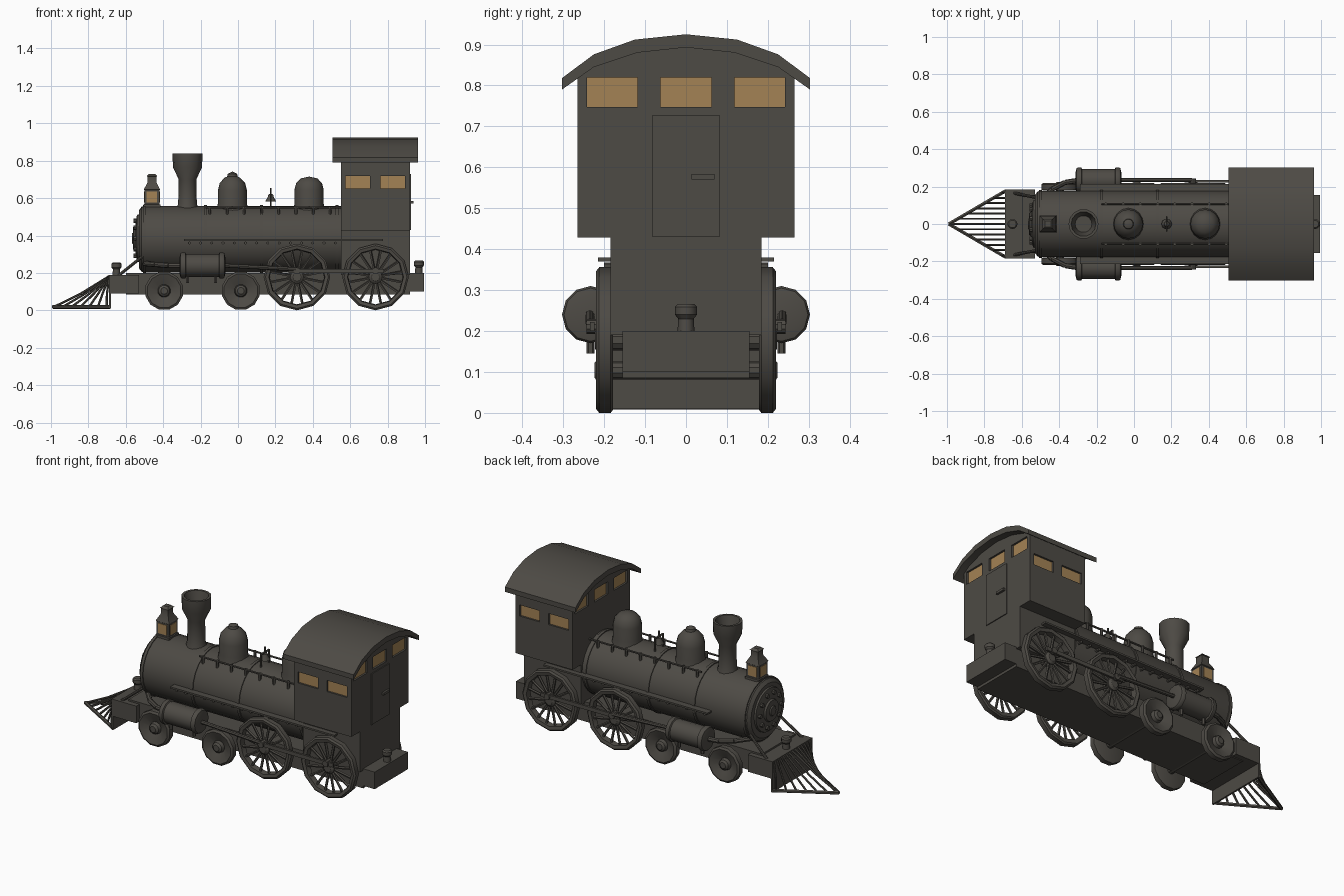
import bpy, bmesh, math
from mathutils import Vector, Matrix

if "Cube" in bpy.data.objects:
    bpy.data.objects.remove(bpy.data.objects["Cube"])


def material(name, rgb):
    m = bpy.data.materials.new(name)
    m.diffuse_color = (*rgb, 1)
    m.use_nodes = True
    m.node_tree.nodes["Principled BSDF"].inputs["Base Color"].default_value = m.diffuse_color
    return m


IRON = material("dark iron", (0.075, 0.069, 0.059))
AMBER = material("amber glass", (0.37, 0.225, 0.09))


def part(name, build, mat=IRON):
    """Make one object; build(bm) fills its mesh."""
    bm = bmesh.new()
    build(bm)
    bmesh.ops.recalc_face_normals(bm, faces=bm.faces)
    me = bpy.data.meshes.new(name)
    bm.to_mesh(me)
    bm.free()
    me.materials.append(mat)
    ob = bpy.data.objects.new(name, me)
    bpy.context.collection.objects.link(ob)
    return ob


def box(bm, x0, x1, y0, y1, z0, z1):
    m = Matrix.Translation(((x0 + x1) / 2, (y0 + y1) / 2, (z0 + z1) / 2))
    bmesh.ops.create_cube(bm, size=1, matrix=m @ Matrix.Diagonal((x1 - x0, y1 - y0, z1 - z0, 1)))


def rod(bm, a, b, r, seg=6):
    a, b = Vector(a), Vector(b)
    q = (b - a).to_track_quat('Z', 'Y').to_matrix().to_4x4()
    bmesh.ops.create_cone(bm, cap_ends=True, segments=seg, radius1=r, radius2=r,
                          depth=(b - a).length, matrix=Matrix.Translation((a + b) / 2) @ q)


def lathe(bm, profile, centre, axis='z', seg=16, phase=0.0, closed=False):
    """Spin (radius, height) points round an axis through centre."""
    c, rings = Vector(centre), []
    for r, h in profile:
        ring = []
        for i in range(seg):
            t = phase + 2 * math.pi * i / seg
            u, v = r * math.cos(t), r * math.sin(t)
            p = {'x': (h, u, v), 'y': (u, h, v), 'z': (u, v, h)}[axis]
            ring.append(bm.verts.new(c + Vector(p)))
        rings.append(ring)
    pairs = list(zip(rings, rings[1:]))
    if closed:
        pairs.append((rings[-1], rings[0]))
    for a, b in pairs:
        for i in range(seg):
            j = (i + 1) % seg
            bm.faces.new((a[i], a[j], b[j], b[i]))
    if not closed:
        for ring, (r, h) in ((rings[0], profile[0]), (rings[-1], profile[-1])):
            if r > 1e-4:
                bm.faces.new(ring)
    bmesh.ops.remove_doubles(bm, verts=[v for ring in rings for v in ring], dist=1e-5)


def extrude_x(bm, outline, x0, x1):
    """Extrude a (y, z) outline along x."""
    f = bm.faces.new([bm.verts.new((x0, y, z)) for y, z in outline])
    g = bmesh.ops.extrude_face_region(bm, geom=[f])
    bmesh.ops.translate(bm, vec=(x1 - x0, 0, 0), verts=[v for v in g['geom'] if isinstance(v, bmesh.types.BMVert)])


SIDES = (-1, 1)

# Frame, beams and coupling posts
part("frame", lambda bm: box(bm, -0.6, 0.92, -0.155, 0.155, 0.085, 0.2))
part("rear_beam", lambda bm: box(bm, 0.9, 0.995, -0.155, 0.155, 0.1, 0.2))
part("front_beam", lambda bm: box(bm, -0.69, -0.53, -0.185, 0.185, 0.09, 0.19))
for name, x, z in (("front_post", -0.65, 0.185), ("rear_post", 0.967, 0.195)):
    part(name, lambda bm: lathe(bm, [(0.021, 0), (0.019, 0.035), (0.027, 0.045), (0.027, 0.064), (0.02, 0.071)], (x, 0, z), seg=12))


# Track guard: V-shaped foot with sloping bars
def guard(bm):
    box(bm, -0.69, -0.68, -0.185, 0.185, 0.01, 0.19)
    for s in SIDES:
        rod(bm, (-0.99, 0, 0.018), (-0.685, s * 0.178, 0.018), 0.01)
    for i in range(-6, 7):
        y = i * 0.028
        x = -0.985 + 0.3 * abs(y) / 0.178
        mid = ((x - 0.69) / 2 - 0.005, y, 0.088)
        rod(bm, (x, y, 0.018), mid, 0.006)
        rod(bm, mid, (-0.688, y, 0.183), 0.006)


part("track_guard", guard)

# Boiler with bands
BZ = 0.38
part("boiler", lambda bm: lathe(bm, [(0.155, -0.53), (0.174, -0.515), (0.177, -0.5), (0.177, 0.56)], (0, 0, BZ), 'x', 24))


def bands(bm):
    for x in (-0.5, -0.175, 0.125, 0.53):
        lathe(bm, [(0.17, x - 0.008), (0.182, x - 0.008), (0.182, x + 0.008), (0.17, x + 0.008)], (0, 0, BZ), 'x', 24, closed=True)


part("boiler_bands", bands)


# Smokebox door with bolts
def door(bm):
    lathe(bm, [(0.13, -0.52), (0.125, -0.54), (0.1, -0.545), (0.065, -0.55), (0.06, -0.56), (0.03, -0.562), (0.025, -0.568)], (0, 0, 0.385), 'x', 20)
    for i in range(10):
        t = 2 * math.pi * i / 10
        y, z = 0.098 * math.cos(t), 0.385 + 0.098 * math.sin(t)
        rod(bm, (-0.53, y, z), (-0.558, y, z), 0.012, 8)


part("smokebox_door", door)


def braces(bm):
    for s in SIDES:
        rod(bm, (-0.64, s * 0.165, 0.185), (-0.515, s * 0.14, 0.285), 0.008, 8)


part("front_braces", braces)

# Chimney, domes and bell
part("chimney", lambda bm: lathe(bm, [(0.062, 0.53), (0.05, 0.57), (0.047, 0.7), (0.078, 0.765), (0.08, 0.838), (0.066, 0.838), (0.045, 0.75), (0, 0.75)], (-0.27, 0, 0), seg=14))
part("sand_dome", lambda bm: lathe(bm, [(0.088, 0.52), (0.078, 0.57), (0.078, 0.64), (0.068, 0.68), (0.043, 0.708), (0.028, 0.715), (0.025, 0.73), (0, 0.742)], (-0.03, 0, 0), seg=16))
part("steam_dome", lambda bm: lathe(bm, [(0.088, 0.52), (0.078, 0.57), (0.078, 0.645), (0.069, 0.68), (0.045, 0.705), (0, 0.715)], (0.38, 0, 0), seg=16))


def bell(bm):
    lathe(bm, [(0.028, 0.583), (0.024, 0.592), (0.016, 0.605), (0.013, 0.618), (0, 0.625)], (0.175, 0, 0), seg=10)
    for s in SIDES:
        rod(bm, (0.175, s * 0.037, 0.54), (0.175, s * 0.037, 0.628), 0.006)
    rod(bm, (0.175, -0.037, 0.625), (0.175, 0.037, 0.625), 0.006)
    rod(bm, (0.175, 0, 0.62), (0.175, 0, 0.655), 0.006)


part("bell", bell)


# Headlamp with amber panes
def lamp(bm):
    q, r2 = math.pi / 4, math.sqrt(2)
    prof = [(0.045, 0.54), (0.045, 0.565), (0.04, 0.568), (0.04, 0.642), (0.044, 0.645), (0.023, 0.685), (0.023, 0.715), (0.028, 0.718), (0.015, 0.73)]
    lathe(bm, [(r * r2, z) for r, z in prof], (-0.46, 0, 0), seg=4, phase=q)


part("headlamp", lamp)


def lamp_panes(bm):
    box(bm, -0.503, -0.417, -0.028, 0.028, 0.576, 0.634)
    box(bm, -0.488, -0.432, -0.043, 0.043, 0.576, 0.634)


part("headlamp_panes", lamp_panes, AMBER)


# Handrails and running boards
def rails(bm):
    for s in SIDES:
        rod(bm, (-0.175, s * 0.108, 0.55), (0.56, s * 0.108, 0.55), 0.006)
        for i in range(8):
            x = -0.15 + i * 0.092
            rod(bm, (x, s * 0.108, 0.5), (x, s * 0.108, 0.556), 0.008)


part("boiler_handrails", rails)


def boards(bm):
    for s in SIDES:
        y0, y1 = sorted((s * 0.16, s * 0.215))
        box(bm, -0.29, 0.775, y0, y1, 0.37, 0.38)
        for i in range(14):
            x = -0.26 + i * 0.06
            rod(bm, (x, s * 0.165, 0.36), (x, s * 0.2, 0.36), 0.008)


part("running_boards", boards)

# Cab: narrow lower body, wide upper body with arched top
part("cab_lower", lambda bm: box(bm, 0.55, 0.92, -0.185, 0.185, 0.19, 0.44))
arch = [(0.265, 0.83), (0.225, 0.855), (0.12, 0.89), (0, 0.905)]
cab = part("cab", lambda bm: extrude_x(bm, [(-0.265, 0.428), (0.265, 0.428)] + arch + [(-y, z) for y, z in arch[-2::-1]], 0.55, 0.92))


def windows(bm, a, b):
    """Window boxes reaching from a inside to b outside the cab walls."""
    for s in SIDES:
        for x in (0.575, 0.763):
            y0, y1 = sorted((s * (0.265 + a), s * (0.265 + b)))
            box(bm, x, x + 0.13, y0, y1, 0.652, 0.717)
    for y in (-0.18, 0, 0.18):
        box(bm, 0.92 + a, 0.92 + b, y - 0.062, y + 0.062, 0.747, 0.82)
        box(bm, 0.55 - b, 0.55 - a, y - 0.062, y + 0.062, 0.747, 0.82)


cutter = part("window_cutter", lambda bm: windows(bm, -0.014, 0.02))
cutter.hide_render = True
mod = cab.modifiers.new("window_recesses", 'BOOLEAN')
mod.object, mod.operation, mod.solver = cutter, 'DIFFERENCE', 'EXACT'
bpy.context.view_layer.objects.active = cab
bpy.ops.object.modifier_apply(modifier=mod.name)
bpy.data.objects.remove(cutter)
part("window_panes", lambda bm: windows(bm, -0.016, -0.011), AMBER)

# Cab roof and rear door
top = [(0.303, 0.818), (0.225, 0.876), (0.125, 0.912), (0, 0.925)]
low = [(0.303, 0.79), (0.225, 0.845), (0.12, 0.88), (0, 0.893)]
part("cab_roof", lambda bm: extrude_x(bm, top + [(-y, z) for y, z in top[-2::-1]] + [(-y, z) for y, z in low] + low[-2::-1], 0.505, 0.962))
part("cab_door", lambda bm: box(bm, 0.918, 0.925, -0.082, 0.082, 0.43, 0.728))
part("door_handle", lambda bm: box(bm, 0.92, 0.937, 0.013, 0.07, 0.57, 0.584))


# Wheels: dished small pairs and spoked driving pairs
def small_wheels(bm):
    for x in (-0.395, 0.015):
        rod(bm, (x, -0.19, 0.104), (x, 0.19, 0.104), 0.022, 10)
        for s in SIDES:
            prof = [(0.09, 0.178), (0.104, 0.183), (0.104, 0.212), (0.092, 0.22), (0.08, 0.216), (0.035, 0.196), (0.03, 0.215), (0.018, 0.224)]
            lathe(bm, [(r, s * h) for r, h in prof], (x, 0, 0.104), 'y', 12, math.pi / 12)


part("small_wheels", small_wheels)


def drivers(bm):
    for x in (0.315, 0.735):
        rod(bm, (x, -0.2, 0.178), (x, 0.2, 0.178), 0.026, 10)
        for s in SIDES:
            prof = [(0.146, 0.183), (0.17, 0.178), (0.178, 0.184), (0.178, 0.212), (0.168, 0.22), (0.15, 0.216)]
            lathe(bm, [(r, s * h) for r, h in prof], (x, 0, 0.178), 'y', 12, closed=True)
            lathe(bm, [(0.036, s * 0.185), (0.036, s * 0.212), (0.022, s * 0.222)], (x, 0, 0.178), 'y', 12)
            for i in range(16):
                t = 2 * math.pi * (i + 0.5) / 16
                d = Vector((math.cos(t), 0, math.sin(t)))
                c = Vector((x, s * 0.2, 0.178))
                rod(bm, c + d * 0.03, c + d * 0.152, 0.0075, 5)


part("driving_wheels", drivers)


# Steam cylinders, feed pipes and rods
def cylinders(bm):
    prof = [(0.045, -0.312), (0.065, -0.307), (0.07, -0.3), (0.07, -0.282), (0.062, -0.278), (0.062, -0.102), (0.07, -0.098), (0.07, -0.08), (0.065, -0.073), (0.045, -0.068)]
    for s in SIDES:
        lathe(bm, prof, (0, s * 0.233, 0.24), 'x', 12)
        for x in (-0.27, -0.12):
            rod(bm, (x, s * 0.233, 0.18), (x, s * 0.233, 0.145), 0.01)


part("steam_cylinders", cylinders)


def pipes(bm):
    pts = [(-0.5, 0.12, 0.25), (-0.44, 0.185, 0.245), (-0.37, 0.222, 0.24), (-0.3, 0.233, 0.24)]
    for s in SIDES:
        for a, b in zip(pts, pts[1:]):
            rod(bm, (a[0], s * a[1], a[2]), (b[0], s * b[1], b[2]), 0.014, 8)


part("feed_pipes", pipes)


def drive_rods(bm):
    for s in SIDES:
        rod(bm, (-0.08, s * 0.235, 0.24), (0.31, s * 0.235, 0.22), 0.011, 8)
        y0, y1 = sorted((s * 0.223, s * 0.235))
        box(bm, 0.27, 0.78, y0, y1, 0.2, 0.222)
        for x in (0.315, 0.735):
            rod(bm, (x, s * 0.2, 0.211), (x, s * 0.243, 0.211), 0.018, 10)


part("drive_rods", drive_rods)

# Smooth round parts, keep edges sharp
bpy.ops.object.select_all(action='SELECT')
bpy.ops.object.shade_smooth_by_angle(angle=math.radians(35))
